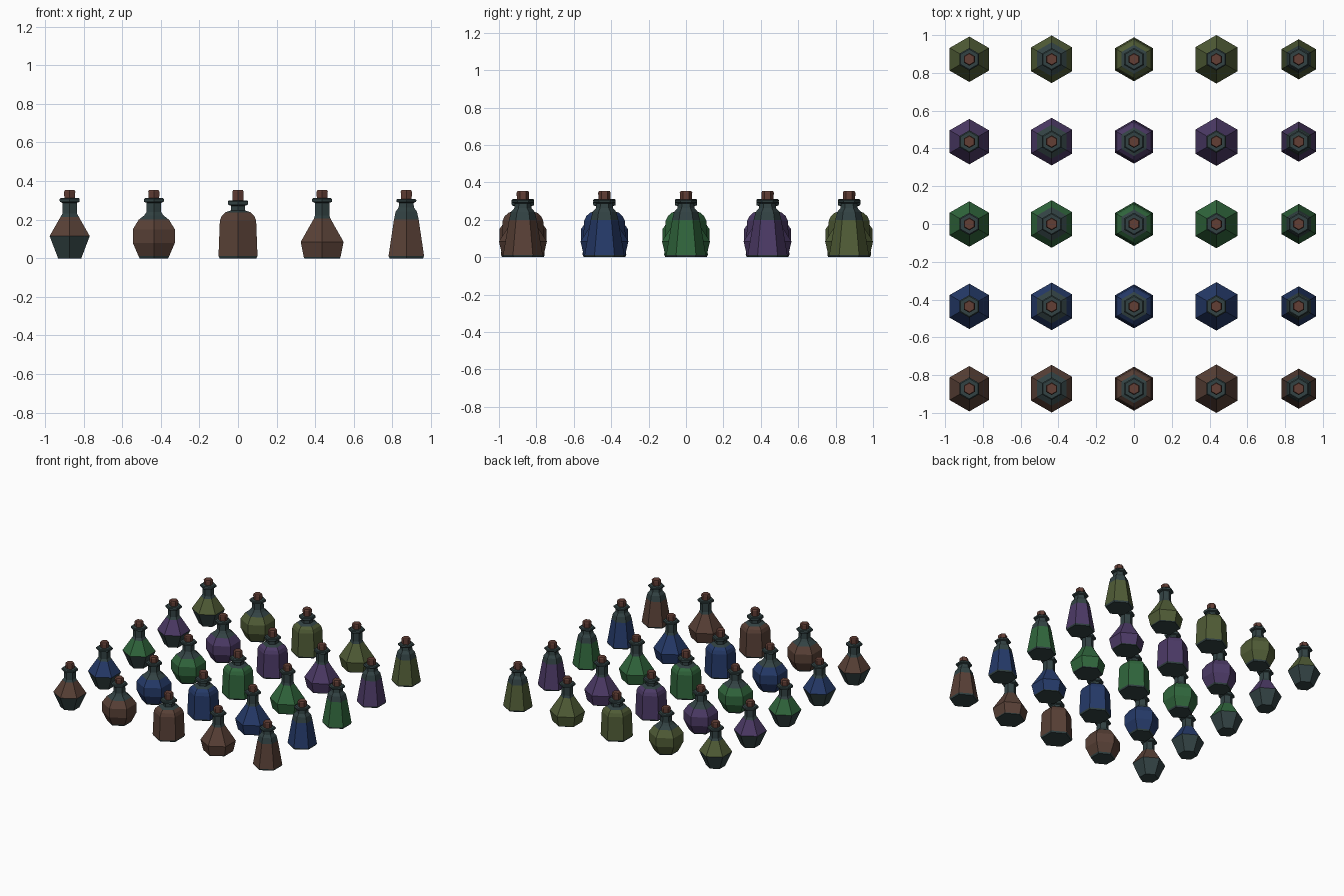
import bpy, bmesh, math

if "Cube" in bpy.data.objects:
    bpy.data.objects.remove(bpy.data.objects["Cube"])

SPACING = 0.436
SIDES = 6
APOTHEM = math.cos(math.pi / SIDES)   # flat half-width -> corner radius


def srgb(r, g, b):
    f = lambda c: (c / 255 / 12.92) if c <= 10 else ((c / 255 + 0.055) / 1.055) ** 2.4
    return (f(r), f(g), f(b), 1.0)


def material(name, rgb):
    m = bpy.data.materials.new(name)
    m.diffuse_color = srgb(*rgb)
    m.use_nodes = True
    m.node_tree.nodes["Principled BSDF"].inputs["Base Color"].default_value = m.diffuse_color
    return m


glass = material("dark_glass", (50, 66, 67))
cork = material("cork", (98, 62, 53))
liquids = [
    material("brown_liquid", (88, 64, 54)),
    material("blue_liquid", (37, 58, 105)),
    material("green_liquid", (48, 102, 60)),
    material("purple_liquid", (76, 58, 102)),
    material("olive_liquid", (80, 92, 54)),
]


def lathe(name, profile, loc, mats):
    """Hexagonal turned part; profile rows are (half width, z, band above: 0 glass / 1 liquid)."""
    bm = bmesh.new()
    rings = []
    for w, z, _ in profile:
        r = w / APOTHEM
        rings.append([bm.verts.new((r * math.sin(2 * math.pi * k / SIDES),
                                    r * math.cos(2 * math.pi * k / SIDES), z))
                      for k in range(SIDES)])
    for i in range(len(rings) - 1):
        a, b = rings[i], rings[i + 1]
        for k in range(SIDES):
            n = (k + 1) % SIDES
            bm.faces.new((a[k], a[n], b[n], b[k])).material_index = profile[i][2]
    bm.faces.new(rings[0])
    bm.faces.new(rings[-1])
    bmesh.ops.recalc_face_normals(bm, faces=bm.faces)
    me = bpy.data.meshes.new(name)
    bm.to_mesh(me)
    bm.free()
    for m in mats:
        me.materials.append(m)
    ob = bpy.data.objects.new(name, me)
    ob.location = loc
    bpy.context.collection.objects.link(ob)
    return ob


def lip(z0, z1):
    """Neck top and bevelled rim."""
    return [(0.037, z0, 0), (0.050, z0 + 0.005, 0), (0.052, z0 + 0.010, 0),
            (0.052, z1 - 0.006, 0), (0.046, z1, 0)]


# body outlines, one per column
shapes = {
    "diamond_bottle": [(0.060, 0.0, 0), (0.104, 0.115, 1), (0.047, 0.215, 0),
                       (0.037, 0.232, 0)] + lip(0.287, 0.312),
    "round_bottle": [(0.074, 0.0, 0), (0.080, 0.012, 1), (0.109, 0.080, 1), (0.109, 0.150, 1),
                     (0.078, 0.200, 0), (0.050, 0.222, 0), (0.038, 0.240, 0)] + lip(0.287, 0.312),
    "shouldered_bottle": [(0.096, 0.0, 0), (0.101, 0.012, 1), (0.094, 0.195, 1),
                          (0.084, 0.220, 1), (0.066, 0.238, 0), (0.037, 0.248, 0)] + lip(0.272, 0.300),
    "cone_bottle": [(0.092, 0.0, 0), (0.095, 0.006, 1), (0.111, 0.085, 1), (0.043, 0.205, 0),
                    (0.037, 0.222, 0)] + lip(0.287, 0.312),
    "tapered_bottle": [(0.087, 0.0, 0), (0.092, 0.012, 1), (0.064, 0.200, 0), (0.055, 0.242, 0),
                       (0.040, 0.262, 0)] + lip(0.287, 0.308),
}

# five rows of colour by five columns of shape
for row, liquid in enumerate(liquids):
    for col, (name, profile) in enumerate(shapes.items()):
        loc = ((col - 2) * SPACING, (row - 2) * SPACING, 0)
        lathe(f"{name}_{row + 1}", profile, loc, [glass, liquid])
        top = profile[-1][1]
        lathe(f"{name}_stopper_{row + 1}",
              [(0.027, top - 0.02, 0), (0.029, 0.345, 0), (0.025, 0.353, 0)], loc, [cork])
